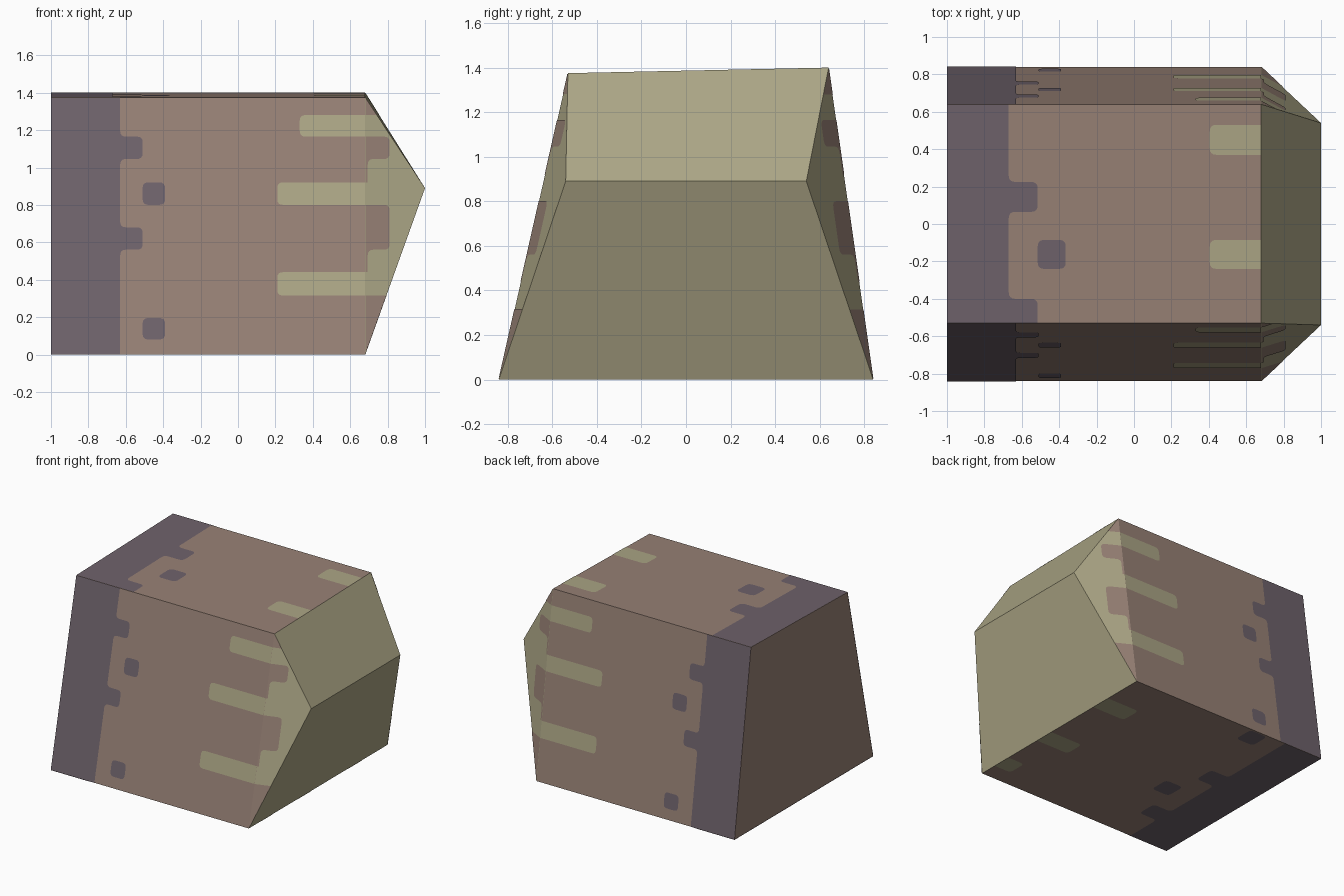
import bpy, bmesh
from mathutils import Vector as V

if "Cube" in bpy.data.objects:
    bpy.data.objects.remove(bpy.data.objects["Cube"])


def material(name, rgb):
    m = bpy.data.materials.new(name)
    m.diffuse_color = [((c / 255 + 0.055) / 1.055) ** 2.4 for c in rgb] + [1]
    m.use_nodes = True
    m.node_tree.nodes["Principled BSDF"].inputs["Base Color"].default_value = m.diffuse_color
    return m


BROWN = material("dusty brown", (151, 129, 117))
PURPLE = material("grey purple", (110, 98, 107))
GREEN = material("dull olive", (171, 165, 133))


def finish(name, bm, mats):
    me = bpy.data.meshes.new(name)
    bm.to_mesh(me)
    bm.free()
    for m in mats:
        me.materials.append(m)
    ob = bpy.data.objects.new(name, me)
    bpy.context.collection.objects.link(ob)


# Main block: tapered box with a ridge on the right end
L, R, TIP = -1, 0.68, 1.0
bf, bb = (-0.84, 0), (0.84, 0)             # bottom front/back (y, z)
tf, tb = (-0.53, 1.375), (0.64, 1.40)      # top front/back
rf, rb = (-0.54, 0.89), (0.54, 0.89)       # ridge front/back
bm = bmesh.new()
v = [bm.verts.new((x, *p)) for x in (L, R) for p in (bf, bb, tb, tf)]
a, b = [bm.verts.new((TIP, *p)) for p in (rf, rb)]
for f in ((v[0], v[1], v[2], v[3]), (v[0], v[1], v[5], v[4]), (v[3], v[2], v[6], v[7]),
          (v[0], v[4], v[7], v[3]), (v[1], v[5], v[6], v[2]),
          (v[4], a, v[7]), (v[5], b, v[6]), (v[4], v[5], b, a), (a, b, v[6], v[7])):
    bm.faces.new(f)
bmesh.ops.recalc_face_normals(bm, faces=bm.faces[:])
for f in bm.faces:
    f.material_index = 1 if f.normal.x > 0.1 else 0
finish("tapered_block", bm, [BROWN, GREEN])


# Rounded outline: points are (u, v, radius)
def rounded(pts):
    out = []
    for i, (u, w, r) in enumerate(pts):
        p = V((u, w))
        if not r:
            out.append(p)
            continue
        d0 = (V(pts[i - 1][:2]) - p).normalized() * r
        d1 = (V(pts[(i + 1) % len(pts)][:2]) - p).normalized() * r
        for t in (0, 0.25, 0.5, 0.75, 1):
            out.append(p + d0 * (1 - t) ** 2 + d1 * t ** 2)
    return out


# Paint flat outlines onto the plane through three points, along y (1) or z (2)
def paint(name, plane, axis, outward, outlines, mat):
    p0, p1, p2 = map(V, plane)
    n = (p1 - p0).cross(p2 - p0).normalized()
    if n[axis] * outward < 0:
        n = -n
    bm = bmesh.new()
    for pts in outlines:
        ring = []
        for u, w in rounded(pts):
            q = V((u, 0, w)) if axis == 1 else V((u, w, 0))
            q[axis] = n.dot(p0 - q) / n[axis]
            ring.append(bm.verts.new(q + n * 0.002))
        f = bm.faces.new(ring)
        f.normal_update()
        if f.normal.dot(n) < 0:
            f.normal_flip()
    finish(name, bm, [mat])


def end_band(lo, hi, edge, tip, bumps, r):
    pts = [(L, lo, 0)]
    if bumps[0][0] > lo:
        pts.append((edge, lo, 0))
    for b0, b1 in bumps:
        if b0 > lo:
            pts += [(edge, b0, r), (tip, b0, r)]
        else:
            pts.append((tip, lo, 0))
        pts += [(tip, b1, r), (edge, b1, r)]
    return pts + [(edge, hi, 0), (L, hi, 0)]


def dot(u0, u1, w0, w1, r):
    return [(u0, w0, r), (u1, w0, r), (u1, w1, r), (u0, w1, r)]


def stripe(u0, w0, w1, r):
    return [(u0, w0, r), (R, w0, 0), (R, w1, 0), (u0, w1, r)]


# Front and back sides share one pattern
r = 0.03
for side, s, bot, top, ridge in (("front", -1, bf, tf, rf), ("back", 1, bb, tb, rb)):
    plane = ((L, *bot), (R, *bot), (R, *top))
    h = top[1]
    paint(side + "_purple_band", plane, 1, s,
          [end_band(0, h, -0.63, -0.51, [(0.56, 0.68), (1.045, 1.165)], r),
           dot(-0.51, -0.39, 0.08, 0.195, r), dot(-0.51, -0.39, 0.80, 0.92, r)], PURPLE)
    paint(side + "_green_stripes", plane, 1, s,
          [stripe(0.21, 0.315, 0.44, r), stripe(0.21, 0.80, 0.92, r),
           stripe(0.33, 1.165, 1.28, r)], GREEN)
    # brown fingers on the triangular cheek
    xe = R + 0.32 * (h - 1.28) / (h - 0.89)
    steps = [[(R, z0, 0), (0.693, z0, 0), (0.693, z1, r), (0.81, z1, r),
              (0.81, z2, r), (R, z2, 0)]
             for z0, z1, z2 in ((0.44, 0.56, 0.80), (0.92, 1.045, 1.165))]
    paint(side + "_cheek_brown", ((R, *bot), (TIP, *ridge), (R, *top)), 1, s,
          steps + [[(R, 0, 0), (0.793, 0.315, 0), (R, 0.315, 0)],
                   [(R, 1.28, 0), (xe, 1.28, 0), (R, h, 0)]], BROWN)

# Top and bottom patterns
r = 0.035
for side, s, f, b, front_bump in (("top", 1, tf, tb, -0.53), ("bottom", -1, bf, bb, -0.555)):
    plane = ((L, *f), (R, *f), (R, *b))
    dots = [dot(-0.515, -0.365, -0.24, -0.085, r)]
    stripes = [stripe(0.405, -0.24, -0.085, r), stripe(0.405, 0.37, 0.53, r)]
    if s < 0:
        dots.append(dot(-0.515, -0.365, 0.675, 0.83, r))
        stripes.append(stripe(0.54, -0.70, -0.55, r))
    paint(side + "_purple_band", plane, 2, s,
          [end_band(f[0], b[0], -0.67, -0.515, [(front_bump, -0.40), (0.065, 0.225)], r)] + dots,
          PURPLE)
    paint(side + "_green_stripes", plane, 2, s, stripes, GREEN)
